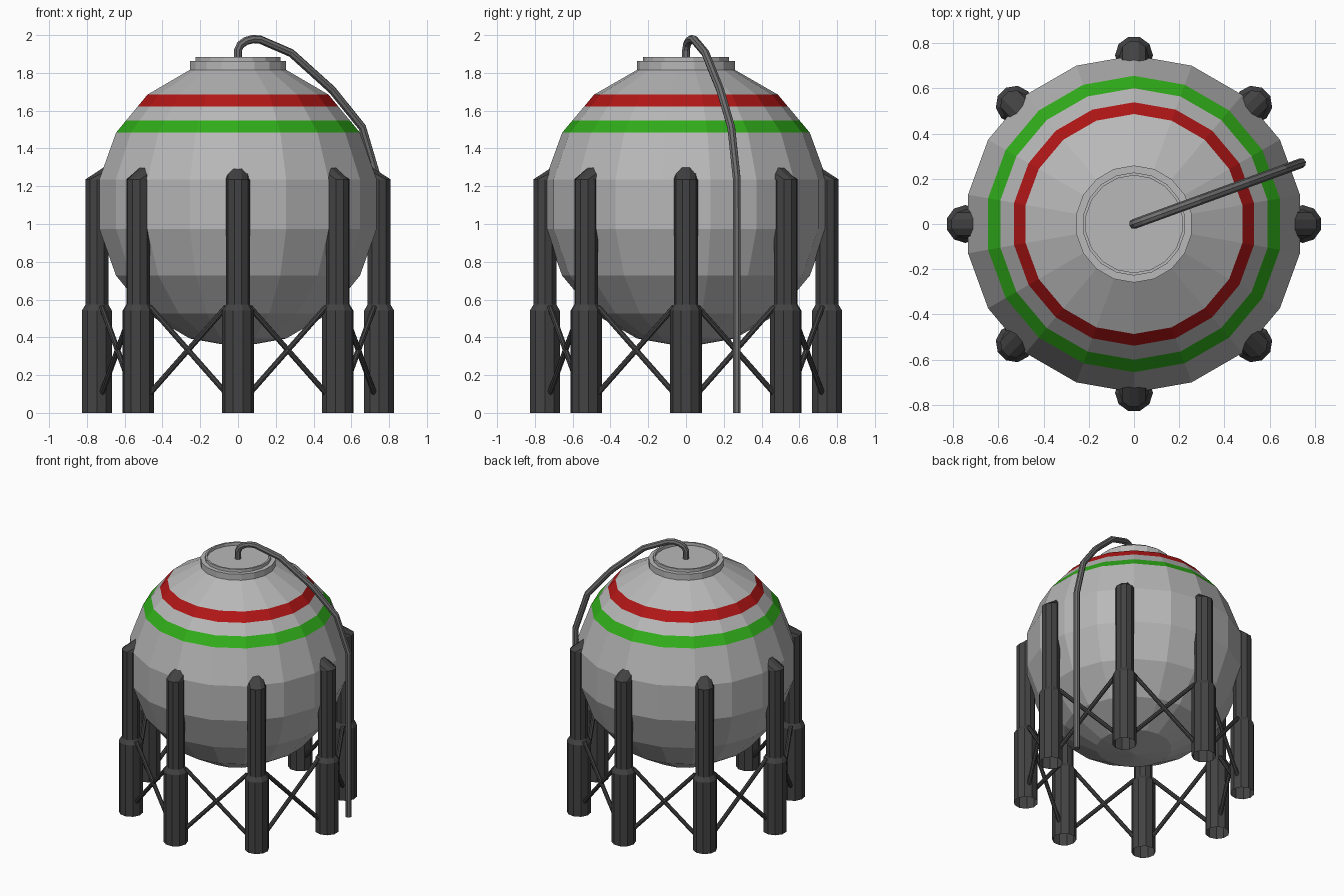
import bpy, bmesh
from math import sin, cos, pi, radians
from mathutils import Vector

if "Cube" in bpy.data.objects:
    bpy.data.objects.remove(bpy.data.objects["Cube"])


def material(name, rgb):
    m = bpy.data.materials.new(name)
    m.diffuse_color = (*rgb, 1)
    m.use_nodes = True
    m.node_tree.nodes["Principled BSDF"].inputs["Base Color"].default_value = m.diffuse_color
    return m


DARK = material("dark_steel", (0.055, 0.055, 0.055))
PIPE = material("pipe_steel", (0.16, 0.16, 0.16))
RED = material("red_paint", (0.45, 0.008, 0.008))
GREEN = material("green_paint", (0.03, 0.42, 0.01))
GREY = material("grey_paint", (0.48, 0.48, 0.48))


def ring(r, z, n, start):
    return [Vector((r * cos(start + 2 * pi * i / n), r * sin(start + 2 * pi * i / n), z)) for i in range(n)]


def skin(name, rings, mats, band_mats={}, cap_end=False):
    """Join successive rings of points with flat quads."""
    bm = bmesh.new()
    vs = [[bm.verts.new(p) for p in r] for r in rings]
    n = len(rings[0])
    for j in range(len(vs) - 1):
        for i in range(n):
            k = (i + 1) % n
            f = bm.faces.new((vs[j][i], vs[j][k], vs[j + 1][k], vs[j + 1][i]))
            f.material_index = band_mats.get(j, 0)
    if cap_end:
        bm.faces.new(vs[-1])
    bmesh.ops.remove_doubles(bm, verts=bm.verts, dist=1e-5)
    bmesh.ops.recalc_face_normals(bm, faces=bm.faces)
    me = bpy.data.meshes.new(name)
    bm.to_mesh(me)
    bm.free()
    for m in mats:
        me.materials.append(m)
    return me


def place(name, data, angle=0):
    ob = bpy.data.objects.new(name, data)
    ob.rotation_euler.z = angle
    bpy.context.collection.objects.link(ob)
    return ob


def tube(name, points, radius, mat):
    cu = bpy.data.curves.new(name, 'CURVE')
    cu.dimensions = '3D'
    cu.bevel_depth = radius
    cu.bevel_resolution = 2
    cu.use_fill_caps = True
    sp = cu.splines.new('POLY')
    sp.points.add(len(points) - 1)
    for p, co in zip(sp.points, points):
        p.co = (*co, 1)
    sp.use_smooth = False
    cu.materials.append(mat)
    return cu


# Spherical tank with painted bands and a stepped, recessed lid
R, ZC = 0.757, 1.105
prof = [(R * cos(radians(a)), ZC + R * sin(radians(a))) for a in (-90, -70, -50, -30, -10, 10, 30)]
prof[0] = (0, ZC - R)
(r0, z0), (r1, z1) = prof[-1], (R * cos(radians(50)), ZC + R * sin(radians(50)))
for z in (1.549, 1.623):
    prof.append((r0 + (r1 - r0) * (z - z0) / (z1 - z0), z))
prof += [(r1, z1), (0.259, 1.816), (0.259, 1.862), (0.228, 1.862),
         (0.228, 1.884), (0.215, 1.884), (0.215, 1.862)]
rings = [ring(r, z, 18, radians(10)) for r, z in prof]
place("tank", skin("tank", rings, [GREY, GREEN, RED], {6: 1, 8: 2}, cap_end=True))

# Support legs: stepped post whose top bends inward into the tank
LEG = 0.747
rings = [ring(r, z, 10, radians(18)) for r, z in
         [(0.084, 0), (0.084, 0.541), (0.064, 0.573), (0.064, 1.236)]]
rings.append([Vector((-0.055 + 0.15 * p.x, p.y, 1.236 + 1.15 * max(p.x, 0))) for p in rings[-1]])
for r in rings:
    for p in r:
        p.x += LEG
leg = skin("leg", rings, [DARK], cap_end=True)

# Crossed braces between neighbouring legs
a = Vector((LEG, 0, 0))
b = Vector((LEG * cos(pi / 4), LEG * sin(pi / 4), 0))
p, q = a.lerp(b, 0.12), a.lerp(b, 0.88)
low, high = Vector((0, 0, 0.105)), Vector((0, 0, 0.56))
brace_up = tube("brace_up", [p + low, q + high], 0.015, DARK)
brace_down = tube("brace_down", [p + high, q + low], 0.015, DARK)
for k in range(8):
    place(f"leg_{k}", leg, k * pi / 4)
    place(f"brace_up_{k}", brace_up, k * pi / 4)
    place(f"brace_down_{k}", brace_down, k * pi / 4)

# Pipe from the lid, over the shoulder and down to the ground
path = [(0, 1.85), (0, 1.92), (0.014, 1.949), (0.045, 1.969), (0.085, 1.979), (0.125, 1.976),
        (0.30, 1.905), (0.53, 1.71), (0.70, 1.512), (0.787, 1.236), (0.787, 0)]
place("pipe", tube("pipe", [(x, 0, z) for x, z in path], 0.022, PIPE), radians(20))
